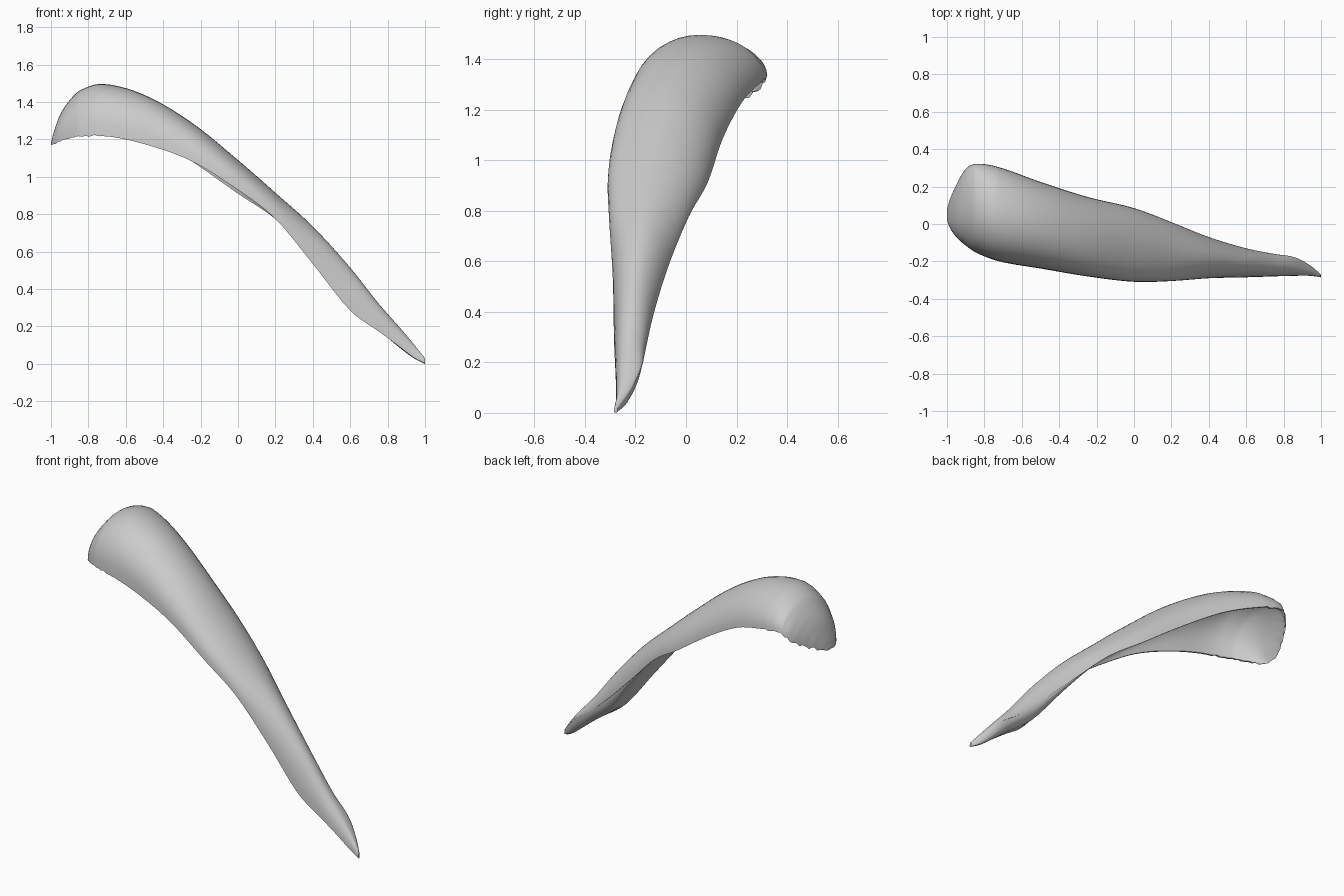
import bpy, bmesh, math, random
from mathutils import Vector

if "Cube" in bpy.data.objects:
    bpy.data.objects.remove(bpy.data.objects["Cube"])

random.seed(4)

# Stations along the shell:
# x, y front, y back, z front rim, z back rim, z crown outside, z crown inside
S = [
    (-1.00, 0.02, 0.08, 1.17, 1.175, 1.18, 1.175),
    (-0.985, -0.02, 0.13, 1.175, 1.195, 1.24, 1.215),
    (-0.95, -0.07, 0.21, 1.19, 1.23, 1.335, 1.305),
    (-0.90, -0.115, 0.295, 1.205, 1.29, 1.41, 1.385),
    (-0.84, -0.155, 0.322, 1.215, 1.335, 1.465, 1.44),
    (-0.72, -0.20, 0.303, 1.22, 1.315, 1.497, 1.47),
    (-0.50, -0.238, 0.225, 1.175, 1.235, 1.438, 1.405),
    (-0.25, -0.28, 0.145, 1.085, 1.085, 1.292, 1.24),
    (0.00, -0.309, 0.085, 0.93, 0.91, 1.09, 1.00),
    (0.20, -0.305, 0.01, 0.775, 0.775, 0.915, 0.79),
    (0.40, -0.29, -0.07, 0.535, 0.58, 0.735, 0.545),
    (0.60, -0.285, -0.13, 0.285, 0.385, 0.515, 0.295),
    (0.75, -0.28, -0.16, 0.175, 0.25, 0.325, 0.18),
    (0.86, -0.277, -0.178, 0.095, 0.175, 0.20, 0.09),
    (0.94, -0.277, -0.22, 0.035, 0.09, 0.105, 0.03),
    (1.00, -0.285, -0.27, 0.005, 0.02, 0.03, 0.0),
]
SUB, N = 5, 20


def smooth_stations():
    """Pass a smooth cubic through the stations, using x as parameter."""
    def slope(i, k):
        a, b = S[max(i - 1, 0)], S[min(i + 1, len(S) - 1)]
        return (b[k] - a[k]) / (b[0] - a[0])
    out = []
    for i in range(len(S) - 1):
        p, q = S[i], S[i + 1]
        h = q[0] - p[0]
        for j in range(SUB):
            t = j / SUB
            row = [p[0] + h * t]
            for k in range(1, 7):
                row.append((2*t**3 - 3*t**2 + 1) * p[k] + (t**3 - 2*t**2 + t) * h * slope(i, k)
                           + (3*t**2 - 2*t**3) * q[k] + (t**3 - t**2) * h * slope(i + 1, k))
            out.append(row)
    return out + [list(S[-1])]


def section(x, yf, yb, zf, zb, zo, zi):
    """Closed arch: outer skin front to back, then the inner skin returning."""
    yc, hw = (yf + yb) / 2, (yb - yf) / 2
    ragged = 0.01 if -0.98 < x < -0.7 else 0
    zf += random.uniform(-ragged, ragged) / 2
    zb += random.uniform(-ragged, ragged)
    pts = []
    for top, width, order in ((zo, hw, range(N + 1)),
                              (zi, max(hw - 0.012, hw * 0.92), range(N, -1, -1))):
        for k in order:
            a = math.pi * k / N
            rim = zf if k <= N // 2 else zb
            lift = abs(math.sin(a)) ** (0.85 if k <= N // 2 else 1.0)
            pts.append(Vector((x, yc - width * math.cos(a), rim + (top - rim) * lift)))
    return pts


# Curved hooded shell, tapering to a solid rolled tip
bm = bmesh.new()
rings = [[bm.verts.new(p) for p in section(*r)] for r in smooth_stations()]
for a, b in zip(rings, rings[1:]):
    for k in range(len(a)):
        m = (k + 1) % len(a)
        bm.faces.new((a[k], a[m], b[m], b[k]))
bm.faces.new(rings[0])
bm.faces.new(rings[-1])
bmesh.ops.recalc_face_normals(bm, faces=bm.faces)
mesh = bpy.data.meshes.new("curved_shell")
bm.to_mesh(mesh)
bm.free()
shell = bpy.data.objects.new("curved_shell", mesh)
bpy.context.collection.objects.link(shell)
shell.location.z = -min(v.co.z for v in mesh.vertices)
bpy.context.view_layer.objects.active = shell
shell.select_set(True)
bpy.ops.object.shade_smooth_by_angle(angle=math.radians(50))
